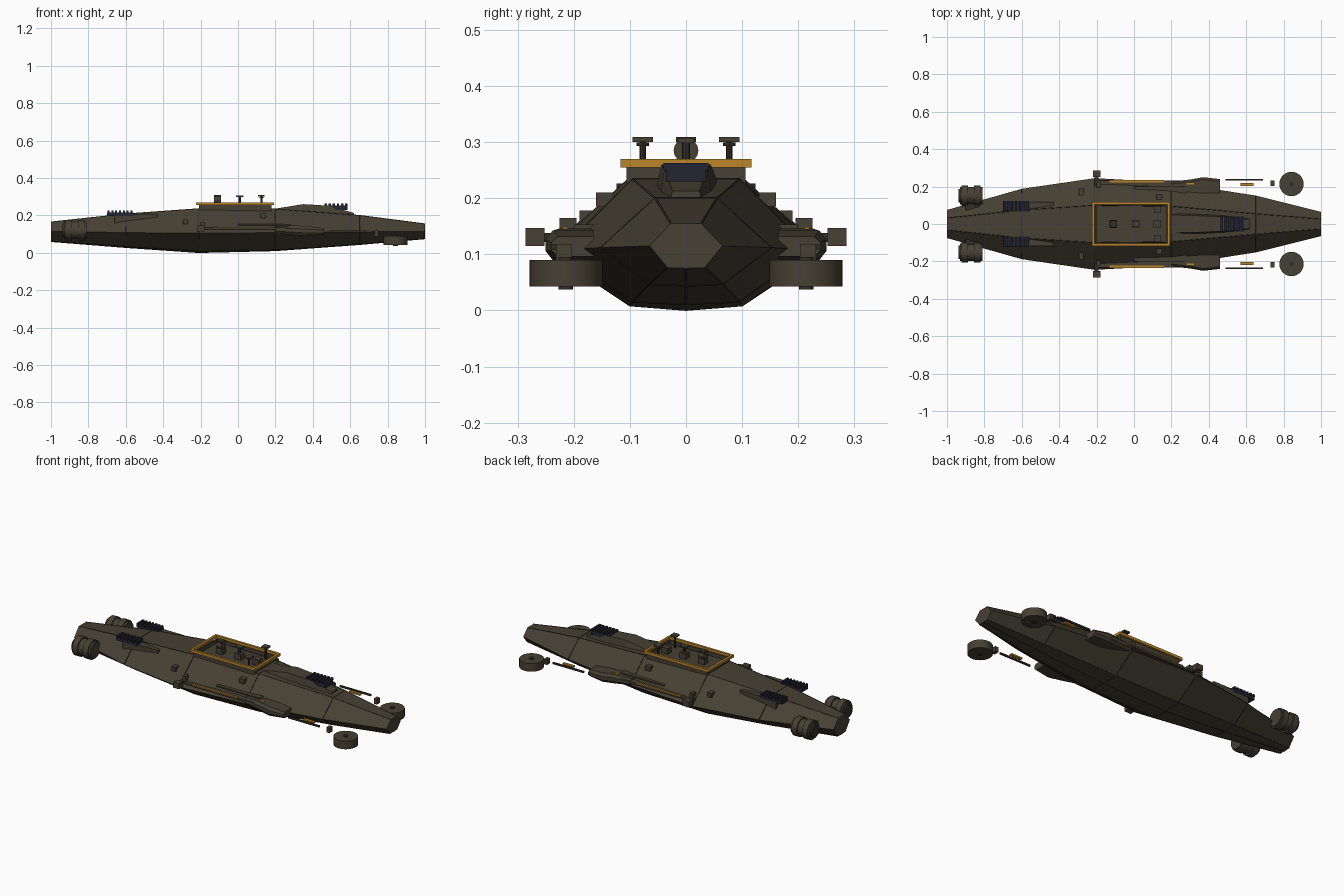
import bpy, bmesh, math
from mathutils import Vector, Matrix

if "Cube" in bpy.data.objects:
    bpy.data.objects.remove(bpy.data.objects["Cube"])

def mat(name, c):
    m = bpy.data.materials.new(name)
    m.diffuse_color = (*c, 1)
    m.use_nodes = True
    m.node_tree.nodes["Principled BSDF"].inputs["Base Color"].default_value = m.diffuse_color
    return m

HULL = mat("olive_hull", (0.062, 0.052, 0.033))
TRIM = mat("dark_trim", (0.034, 0.029, 0.020))
NAVY = mat("navy_vent", (0.018, 0.018, 0.034))
GOLD = mat("amber_paint", (0.50, 0.235, 0.022))

def finish(name, bm, m):
    bmesh.ops.recalc_face_normals(bm, faces=bm.faces)
    me = bpy.data.meshes.new(name)
    bm.to_mesh(me)
    bm.free()
    me.materials.append(m)
    ob = bpy.data.objects.new(name, me)
    bpy.context.collection.objects.link(ob)
    return ob

def box(name, x, y, z, m):
    """Box from (min, max) pairs."""
    bm = bmesh.new()
    bmesh.ops.create_cube(bm, size=1)
    for v in bm.verts:
        v.co = Vector([(a + b) / 2 + c * (b - a) for (a, b), c in zip((x, y, z), v.co)])
    return finish(name, bm, m)

def cyl(name, c, r, h, axis, m, n=20, r2=None):
    bm = bmesh.new()
    rot = Matrix.Rotation(math.pi / 2, 4, 'Y') if axis == 'x' else Matrix()
    bmesh.ops.create_cone(bm, cap_ends=True, segments=n, radius1=r, radius2=r if r2 is None else r2,
                          depth=h, matrix=Matrix.Translation(c) @ rot)
    return finish(name, bm, m)

def loft(name, rings, m):
    bm = bmesh.new()
    vs = [[bm.verts.new(p) for p in r] for r in rings]
    n = len(vs[0])
    for a, b in zip(vs, vs[1:]):
        for i in range(n):
            bm.faces.new((a[i], a[(i + 1) % n], b[(i + 1) % n], b[i]))
    bm.faces.new(vs[0])
    bm.faces.new(vs[-1])
    return finish(name, bm, m)

def rod(name, pts, r, m):
    cu = bpy.data.curves.new(name, 'CURVE')
    cu.dimensions = '3D'
    cu.bevel_depth = r
    cu.bevel_resolution = 0
    sp = cu.splines.new('POLY')
    sp.points.add(len(pts) - 1)
    for p, q in zip(sp.points, pts):
        p.co = (*q, 1)
    cu.materials.append(m)
    ob = bpy.data.objects.new(name, cu)
    bpy.context.collection.objects.link(ob)

# hull: x, half width, top half width, bottom half width, keel z, bottom z, waist z, top z
STATIONS = [(-1, .075, .032, .035, .060, .062, .115, .165),
            (-.6, .188, .075, .075, .028, .034, .108, .208),
            (-.21, .245, .1, .1, .001, .009, .105, .236),
            (.2, .222, .095, .095, .011, .016, .108, .234),
            (.65, .152, .055, .065, .044, .047, .112, .200),
            (1, .065, .027, .033, .075, .076, .115, .155)]
rings = []
for x, w, t, b, zk, zb, zm, zt in STATIONS:
    rings.append([(x, 0, zk), (x, b, zb), (x, w, zm), (x, t, zt),
                  (x, -t, zt), (x, -w, zm), (x, -b, zb)])
loft("hull", rings, HULL)

# panel seams along hull edges and around frames
for i in (0, 1, 3, 4, 6):
    rod("hull_edge_seam", [r[i] for r in rings], .002, TRIM)
for r in rings[1:5]:
    rod("hull_frame_seam", r + [r[0]], .0018, TRIM)

# deck well: walls and amber rim
X0, X1, Y = -.225, .192, .117
for s in (1, -1):
    ys = sorted((s * Y, s * (Y - .013)))
    box("deck_rim_side", (X0, X1), ys, (.255, .270), GOLD)
    yw = sorted((s * .098, s * .106))
    box("deck_wall_side", (-.208, .18), yw, (.215, .256), HULL)
for a, b in ((X0, X0 + .013), (X1 - .013, X1)):
    box("deck_rim_end", (a, b), (-Y, Y), (.255, .270), GOLD)
for a in (-.208, .172):
    box("deck_wall_end", (a, a + .008), (-.106, .106), (.22, .256), HULL)

# deck fittings
for x in (-.11, .01, .125):
    box("deck_console", (x - .02, x + .02), (-.018, .018), (.23, .268), HULL)
cyl("deck_drum", (-.11, 0, .285), .022, .036, 'x', HULL, 16)
box("drum_cap", (-.128, -.092), (-.018, .018), (.300, .309), TRIM)
cyl("centre_mast", (.01, 0, .28), .007, .05, 'z', TRIM, 8)
box("mast_head", (-.01, .03), (-.014, .014), (.298, .307), HULL)
for s in (1, -1):
    cyl("deck_post", (.125, s * .077, .265), .006, .07, 'z', TRIM, 8)
    cyl("post_collar", (.125, s * .077, .296), .011, .006, 'z', TRIM, 8)
    box("post_head", (.107, .143), (s * .077 - .018, s * .077 + .018), (.300, .309), HULL)

# bow housing and its vent
loft("bow_housing", [[(x, w, zb), (x, w * .8, zt), (x, -w * .8, zt), (x, -w, zb)]
     for x, w, zb, zt in ((.2, .06, .22, .236), (.35, .055, .205, .260),
                          (.48, .048, .195, .252), (.62, .03, .19, .213))], HULL)
box("bow_vent_base", (.46, .585), (-.036, .036), (.23, .252), NAVY)
for i in range(6):
    x = .462 + i * .022
    box("bow_vent_slat", (x, x + .013), (-.04, .04), (.25, .263), NAVY)

for s in (1, -1):
    def sy(a, b):
        return sorted((s * a, s * b))

    # stern vents on pedestals
    box("stern_pedestal", (-.66, -.43), sy(.068, .118), (.15, .208), HULL)
    box("stern_vent", (-.70, -.56), sy(.07, .12), (.198, .216), NAVY)
    for i in range(7):
        x = -.698 + i * .0205
        box("stern_vent_fin", (x, x + .011), sy(.066, .124), (.212, .226), NAVY)

    # engines: ringed drums at the stern
    cyl("engine_body", (-.87, s * .152, .121), .047, .12, 'x', HULL)
    for x in (-.905, -.838):
        cyl("engine_ring", (x, s * .152, .121), .055, .034, 'x', HULL)
    cyl("engine_nozzle", (-.932, s * .152, .121), .036, .015, 'x', TRIM)
    box("engine_mount", (-.9, -.83), sy(.06, .13), (.1, .14), TRIM)

    # side pod fairing with amber strip
    def pod(x, yi, yo, z0, z1):
        c = (z1 - z0) * .3
        return [(x, s * yi, z0), (x, s * (yo - .012), z0), (x, s * yo, z0 + c),
                (x, s * yo, z1 - c), (x, s * (yo - .012), z1), (x, s * yi, z1)]
    loft("side_pod", [pod(.2, .17, .226, .105, .142), pod(.30, .17, .238, .094, .146),
                      pod(.37, .165, .25, .09, .142), pod(.46, .165, .240, .096, .132)], HULL)
    box("side_rail", (-.2, .28), sy(.195, .232), (.124, .134), HULL)
    box("side_rail_upper", (0, .28), sy(.16, .2), (.146, .153), HULL)
    box("side_strip", (-.13, .16), sy(.222, .234), (.134, .138), GOLD)
    box("pod_marking", (.28, .32), sy(.21, .22), (.144, .149), GOLD)

    # side sensor on a stalk
    box("sensor_stalk", (-.21, -.19), sy(.2, .26), (.122, .138), TRIM)
    box("sensor_box", (-.218, -.178), sy(.252, .286), (.115, .147), HULL)
    box("shoulder_block", (-.295, -.27), sy(.15, .19), (.155, .178), HULL)
    box("shoulder_block", (.12, .15), sy(.13, .16), (.185, .21), HULL)
    box("shoulder_step", (-.20, -.18), sy(.195, .225), (.13, .165), HULL)

    # free-standing bow pieces: rod, amber plate, block and disc
    box("bow_rod", (.49, .69), sy(.233, .241), (.108, .118), TRIM)
    box("bow_plate", (.57, .64), sy(.204, .22), (.109, .118), GOLD)
    box("bow_block", (.73, .75), sy(.203, .232), (.088, .118), HULL)
    cyl("bow_disc", (.842, s * .214, .066), .065, .047, 'z', HULL, 32)
    cyl("disc_hub", (.842, s * .214, .066), .013, .058, 'z', TRIM, 12)

# smooth the round parts, keeping sharp edges
for ob in bpy.data.objects:
    ob.select_set(False)
for ob in list(bpy.data.objects):
    if ob.name.startswith(("engine_body", "engine_ring", "bow_disc", "deck_drum")):
        ob.select_set(True)
        bpy.context.view_layer.objects.active = ob
bpy.ops.object.shade_smooth_by_angle(angle=math.radians(30))
